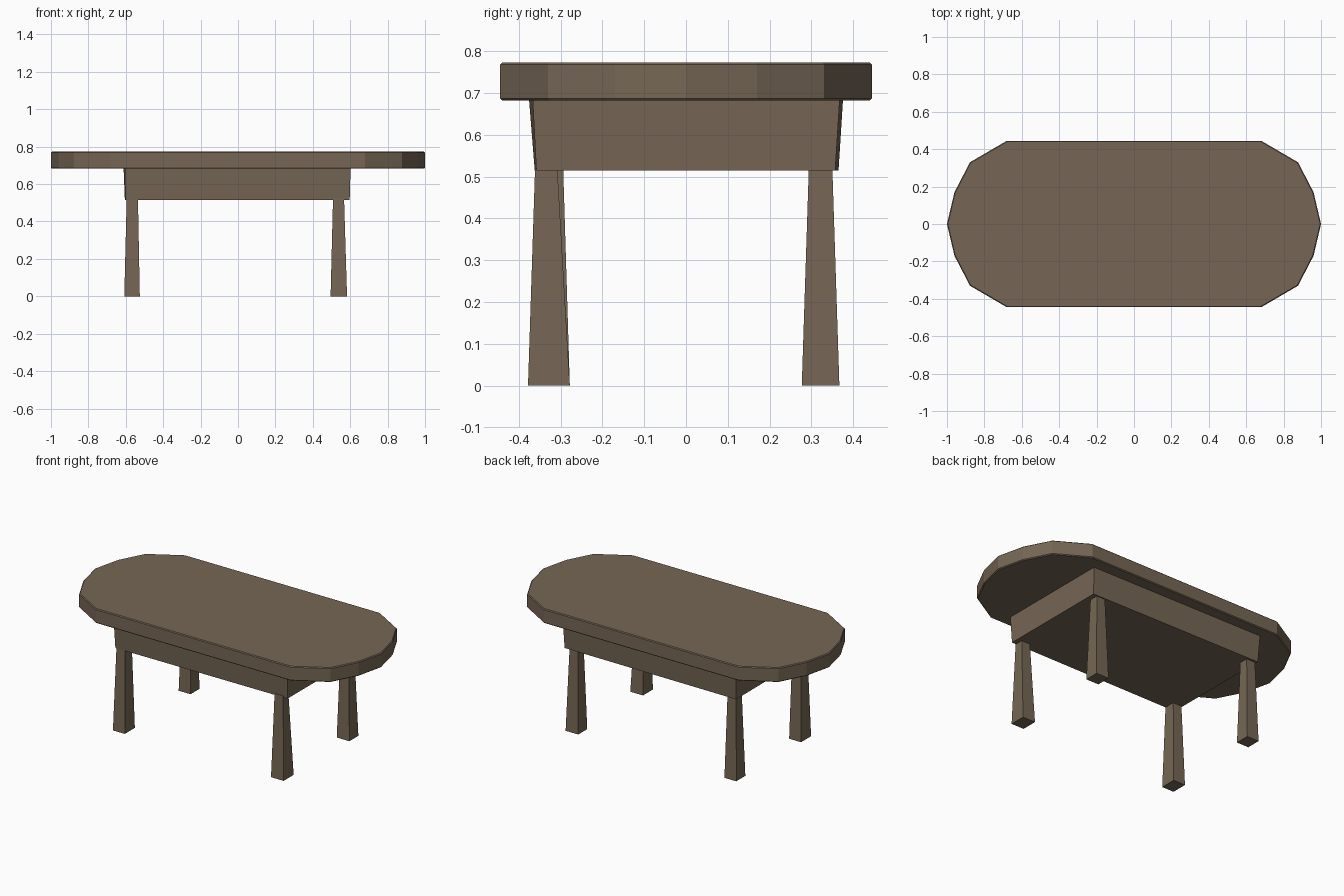
import bpy, bmesh

if "Cube" in bpy.data.objects:
    bpy.data.objects.remove(bpy.data.objects["Cube"])

wood = bpy.data.materials.new("brown wood")
wood.diffuse_color = (0.18, 0.134, 0.09, 1)
wood.use_nodes = True
wood.node_tree.nodes["Principled BSDF"].inputs["Base Color"].default_value = wood.diffuse_color


def loft(name, bottom, top, z0, z1, bevel=0):
    """Solid between two matching counter-clockwise outlines."""
    bm = bmesh.new()
    lo = [bm.verts.new((x, y, z0)) for x, y in bottom]
    hi = [bm.verts.new((x, y, z1)) for x, y in top]
    n = len(lo)
    caps = [bm.faces.new(lo[::-1]), bm.faces.new(hi)]
    for i in range(n):
        j = (i + 1) % n
        bm.faces.new((lo[i], lo[j], hi[j], hi[i]))
    if bevel:
        rims = [e for f in caps for e in f.edges]
        bmesh.ops.bevel(bm, geom=rims, offset=bevel, segments=1,
                        profile=0.5, affect='EDGES')
    bmesh.ops.recalc_face_normals(bm, faces=bm.faces)
    mesh = bpy.data.meshes.new(name)
    bm.to_mesh(mesh)
    bm.free()
    mesh.materials.append(wood)
    ob = bpy.data.objects.new(name, mesh)
    bpy.context.collection.objects.link(ob)
    return ob


def rect(x0, x1, y0, y1):
    return [(x0, y0), (x1, y0), (x1, y1), (x0, y1)]


# Tabletop: one quarter of the outline, mirrored to all four
quarter = [(0.96, 0.17), (0.877, 0.33), (0.68, 0.445)]
right = [(x, -y) for x, y in quarter[::-1]] + [(1.0, 0.0)] + quarter
outline = right + [(-x, -y) for x, y in right]
loft("tabletop", outline, outline, 0.682, 0.773, bevel=0.005)

# Apron: solid tapered block, slightly wider at the left end
loft("apron",
     [(-0.602, -0.362), (0.597, -0.358), (0.597, 0.357), (-0.605, 0.365)],
     [(-0.604, -0.376), (0.602, -0.367), (0.602, 0.368), (-0.612, 0.376)],
     0.515, 0.69)

# Legs: four square posts flaring towards the floor
for side, foot_x, head_x in (("left", (-0.608, -0.525), (-0.595, -0.535)),
                             ("right", (0.495, 0.583), (0.508, 0.567))):
    inner = -0.294 if side == "left" else -0.308
    for end, foot_y, head_y in (("front", (-0.378, -0.278), (-0.361, inner)),
                                ("back", (0.277, 0.367), (0.294, 0.350))):
        loft(f"{end}_{side}_leg", rect(*foot_x, *foot_y),
             rect(*head_x, *head_y), 0.0, 0.525)
